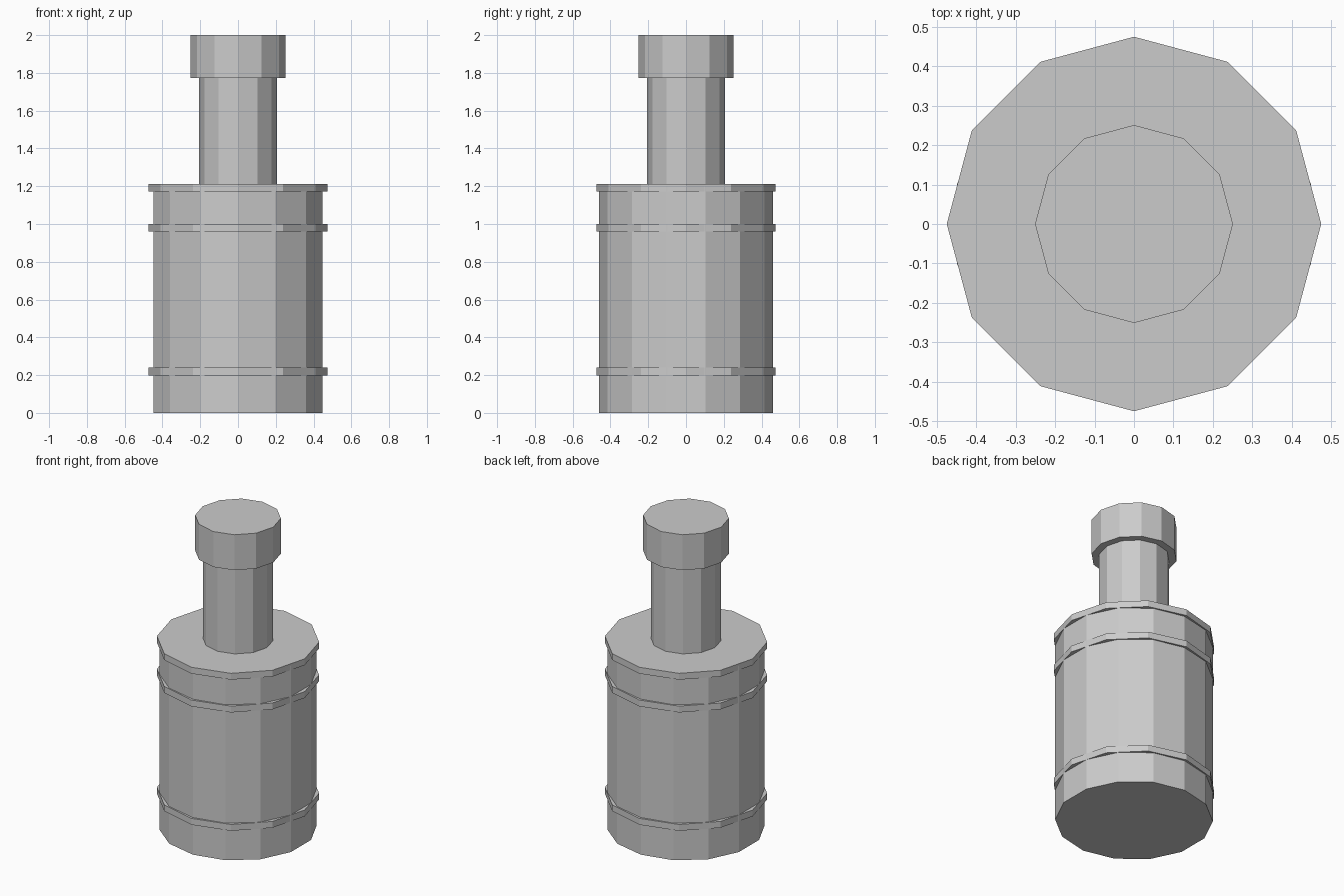
import bpy
import bmesh
from mathutils import Matrix

if "Cube" in bpy.data.objects:
    bpy.data.objects.remove(bpy.data.objects["Cube"])


def cylinder(name, sides, radius, z0, z1):
    """Flat-shaded capped prism with a corner on the y axis."""
    bm = bmesh.new()
    bmesh.ops.create_cone(bm, cap_ends=True, segments=sides,
                          radius1=radius, radius2=radius, depth=z1 - z0,
                          matrix=Matrix.Translation((0, 0, (z0 + z1) / 2)))
    mesh = bpy.data.meshes.new(name)
    bm.to_mesh(mesh)
    bm.free()
    obj = bpy.data.objects.new(name, mesh)
    bpy.context.collection.objects.link(obj)
    return obj


# Main drum, 14 sided
cylinder("body", 14, 0.46, 0.0, 1.2)

# Thin 12-sided bands; the top one closes the drum
for name, z0, z1 in (("lower_band", 0.198, 0.239),
                     ("upper_band", 0.96, 1.001),
                     ("top_rim", 1.171, 1.212)):
    cylinder(name, 12, 0.475, z0, z1)

# Neck and cap
cylinder("neck", 12, 0.206, 1.2, 1.78)
cylinder("cap", 12, 0.251, 1.772, 2.0)
